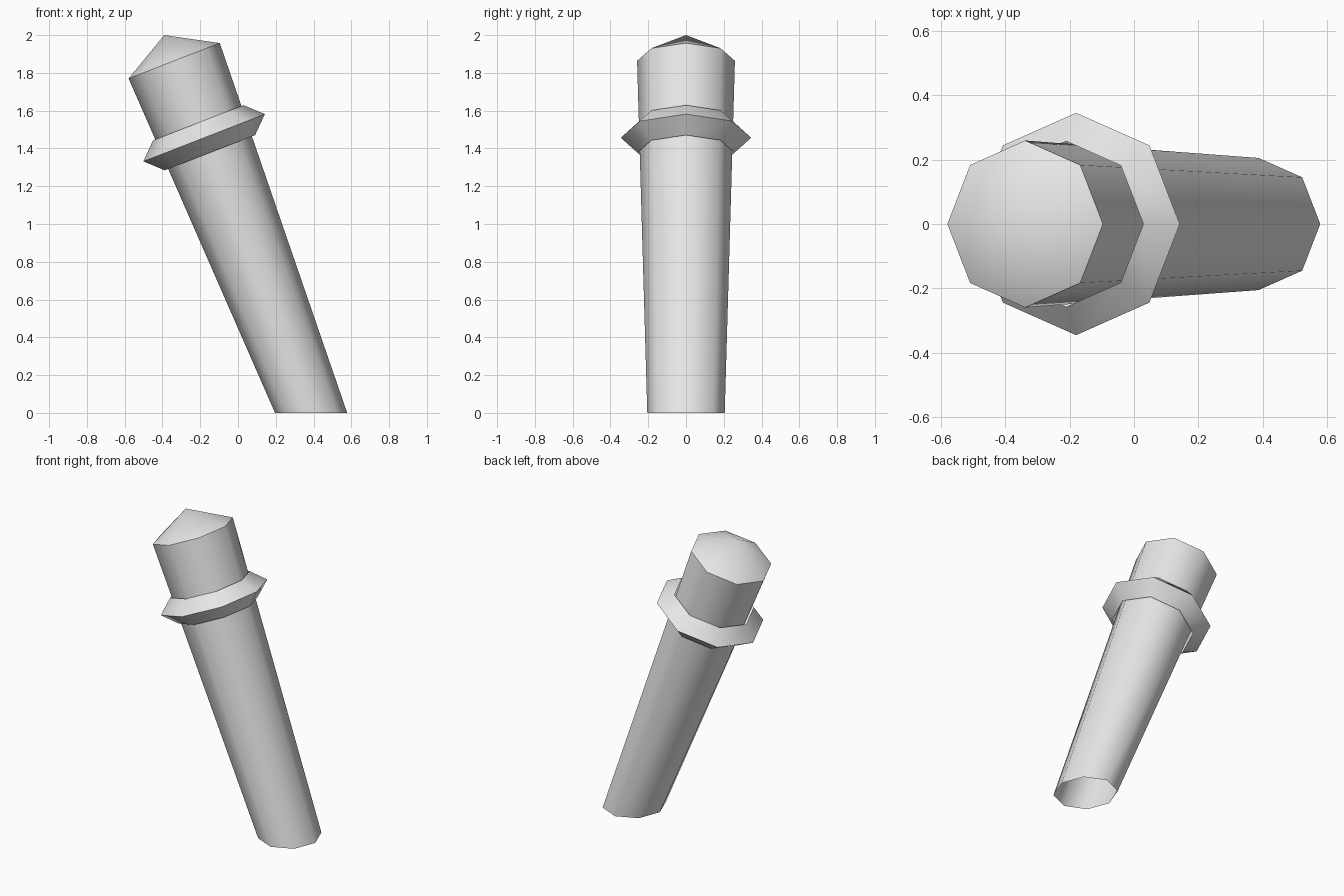
import bpy, bmesh, math
from mathutils import Matrix, Vector

if "Cube" in bpy.data.objects:
    bpy.data.objects.remove(bpy.data.objects["Cube"])

SIDES = 8
LEAN = Matrix.Translation((0.387, 0, 0)) @ Matrix.Rotation(math.radians(-21.25), 4, 'Y')

grey = bpy.data.materials.new("plain_grey")
grey.use_nodes = True
grey.diffuse_color = (0.8, 0.8, 0.8, 1)
grey.node_tree.nodes["Principled BSDF"].inputs["Base Color"].default_value = grey.diffuse_color


def lathe(name, profile, flat_foot=False):
    """Open surface of revolution along the leaning axis; radius 0 makes a tip."""
    bm = bmesh.new()
    rings = []
    for r, h in profile:
        count = SIDES if r else 1
        angles = [math.tau * i / SIDES for i in range(count)]
        rings.append([bm.verts.new(LEAN @ Vector((r * math.cos(a), r * math.sin(a), h)))
                      for a in angles])
    if flat_foot:
        for v in rings[0]:
            v.co.z = 0
    for low, high in zip(rings, rings[1:]):
        for i in range(SIDES):
            j = (i + 1) % SIDES
            if len(high) == 1:
                bm.faces.new((low[i], low[j], high[0]))
            else:
                bm.faces.new((low[i], low[j], high[j], high[i]))
    mesh = bpy.data.meshes.new(name)
    bm.to_mesh(mesh)
    bm.free()
    mesh.materials.append(grey)
    obj = bpy.data.objects.new(name, mesh)
    bpy.context.collection.objects.link(obj)
    bpy.ops.object.select_all(action='DESELECT')
    obj.select_set(True)
    bpy.context.view_layer.objects.active = obj
    bpy.ops.object.shade_smooth_by_angle(angle=math.radians(50))
    return obj


# Tapered post, open and cut level at the ground, with a pointed cap
lathe("post", [(0.205, 0), (0.259, 2.0), (0, 2.146)], flat_foot=True)

# Ridged band around the upper post
lathe("collar", [(0.257, 1.478), (0.345, 1.563), (0.257, 1.648)])
